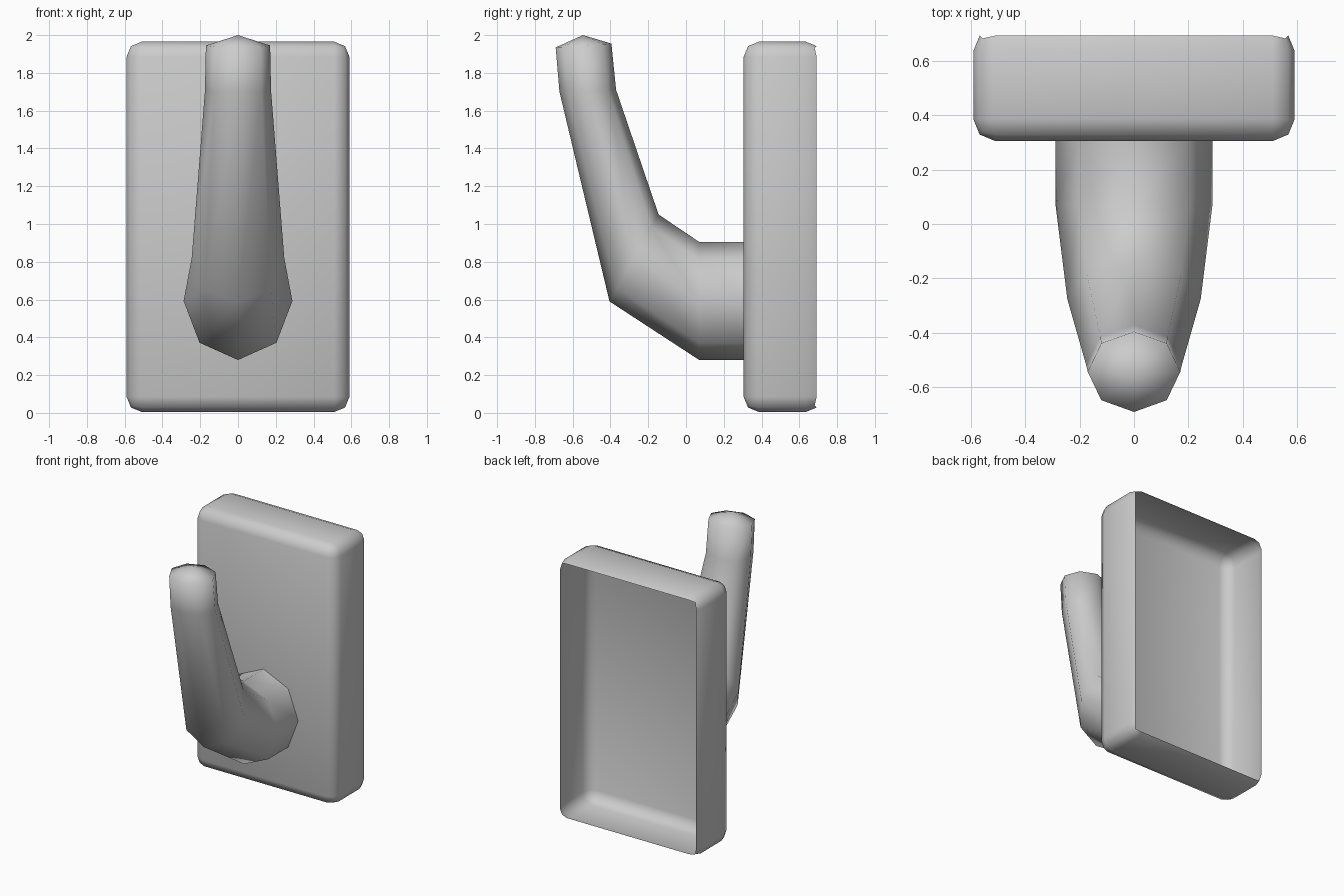
import bpy, bmesh, math
from mathutils import Vector

cube = bpy.data.objects.get("Cube")
if cube:
    bpy.data.objects.remove(cube, do_unlink=True)

GREY = (0.6, 0.6, 0.6, 1)
mat = bpy.data.materials.new("light grey")
mat.use_nodes = True
mat.diffuse_color = GREY
mat.node_tree.nodes["Principled BSDF"].inputs["Base Color"].default_value = GREY


def finish(bm, name):
    """Turn a bmesh into a smooth grey object."""
    for f in bm.faces:
        f.smooth = True
    mesh = bpy.data.meshes.new(name)
    bm.to_mesh(mesh)
    bm.free()
    mesh.materials.append(mat)
    obj = bpy.data.objects.new(name, mesh)
    bpy.context.collection.objects.link(obj)
    return obj


# Wall plate: rounded box, hollow and open at the back
bm = bmesh.new()
bmesh.ops.create_cube(bm, size=1)
bmesh.ops.scale(bm, vec=(1.18, 0.41, 1.96), verts=bm.verts)
bmesh.ops.translate(bm, vec=(0, 0.51, 0.985), verts=bm.verts)
bmesh.ops.bevel(bm, geom=bm.edges[:], offset=0.08, segments=2, profile=0.5,
                affect='EDGES')
back = [f for f in bm.faces if f.calc_center_median().y > 0.692]
bmesh.ops.delete(bm, geom=back, context='FACES')
finish(bm, "wall_plate")

# Hook: eight-sided tube through rings of (outer yz, inner yz, half width)
RINGS = [
    ((0.305, 0.28), (0.305, 0.905), 0.288),
    ((0.07, 0.28), (0.07, 0.905), 0.288),
    ((-0.405, 0.59), (-0.145, 1.05), 0.245),
    ((-0.67, 1.70), (-0.37, 1.71), 0.175),
    ((-0.69, 1.935), (-0.395, 1.955), 0.17),
]
SIDES = 8
bm = bmesh.new()
loops = []
for outer, inner, width in RINGS:
    a, b = Vector((0, *outer)), Vector((0, *inner))
    mid, half = (a + b) / 2, (a - b) / 2
    loops.append([bm.verts.new(mid + half * math.cos(t) + Vector((width * math.sin(t), 0, 0)))
                  for t in (math.tau * i / SIDES for i in range(SIDES))])
for low, high in zip(loops, loops[1:]):
    for i in range(SIDES):
        j = (i + 1) % SIDES
        bm.faces.new((low[i], low[j], high[j], high[i]))

# Shallow pointed cap on the tip
tip = bm.verts.new((0, -0.545, 2.0))
for i in range(SIDES):
    bm.faces.new((loops[-1][i], loops[-1][(i + 1) % SIDES], tip))
bmesh.ops.recalc_face_normals(bm, faces=bm.faces)
finish(bm, "hook")
